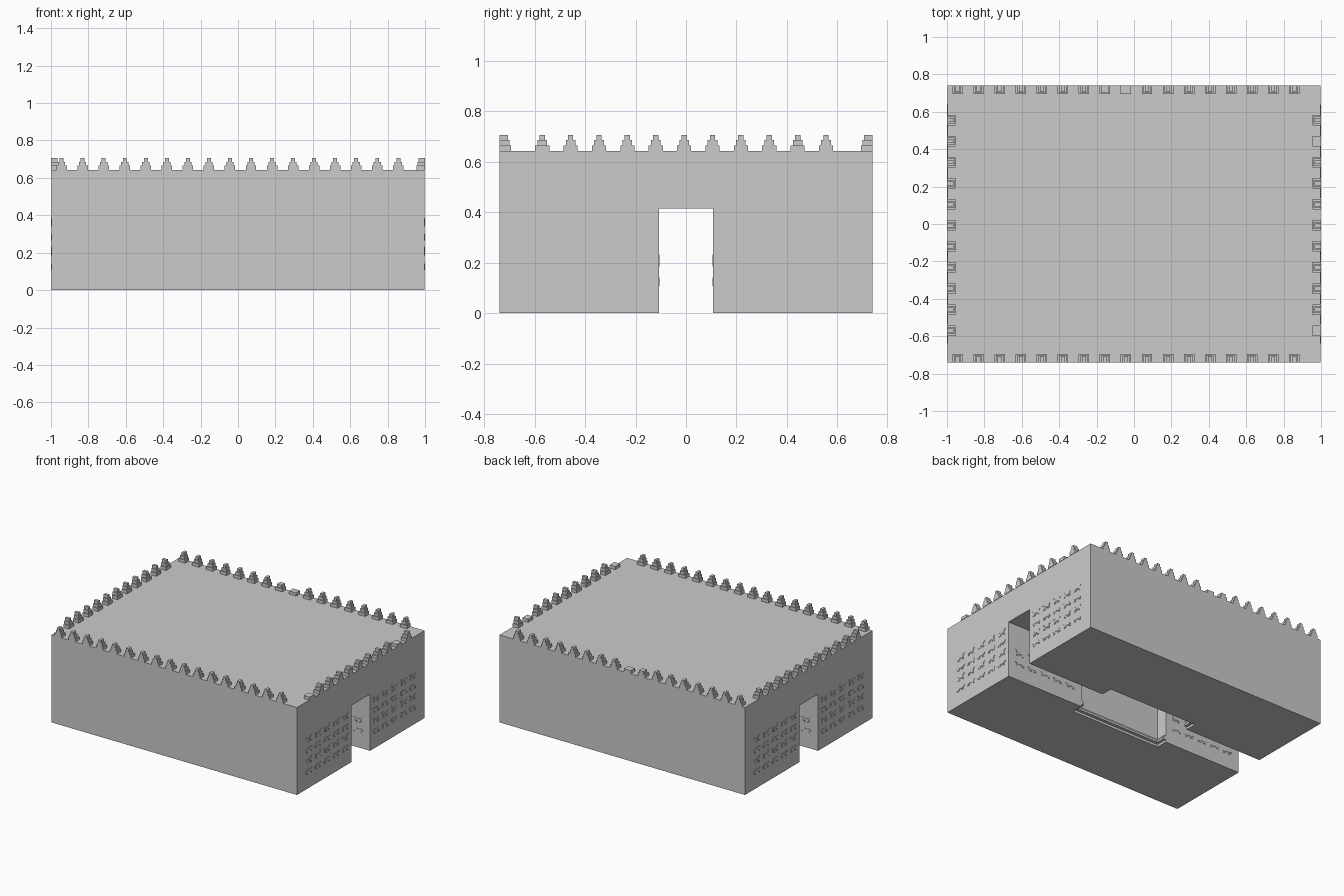
import bpy, bmesh
from mathutils import Vector

if "Cube" in bpy.data.objects:
    bpy.data.objects.remove(bpy.data.objects["Cube"])

W, D, H = 0.997, 0.74, 0.642      # half width, half depth, wall height
GATE, GATE_H = 0.108, 0.415       # passage half width and height
NX, NY = 0.366, 0.193             # central chamber half sizes
RELIEF = 0.0035


def add_box(bm, lo, hi):
    vs = [bm.verts.new((x, y, z)) for z in (lo[2], hi[2])
          for x, y in ((lo[0], lo[1]), (hi[0], lo[1]), (hi[0], hi[1]), (lo[0], hi[1]))]
    for f in ((3, 2, 1, 0), (4, 5, 6, 7), (0, 1, 5, 4), (1, 2, 6, 5), (2, 3, 7, 6), (3, 0, 4, 7)):
        bm.faces.new([vs[i] for i in f])


def finish(bm, name):
    bmesh.ops.recalc_face_normals(bm, faces=bm.faces)
    me = bpy.data.meshes.new(name)
    bm.to_mesh(me)
    bm.free()
    ob = bpy.data.objects.new(name, me)
    bpy.context.collection.objects.link(ob)
    return ob


def box(name, lo, hi):
    bm = bmesh.new()
    add_box(bm, lo, hi)
    return finish(bm, name)


# Main block with the passage and the central chamber cut out
walls = box("gate_walls", (-W, -D, 0), (W, D, H))
cutters = [box("passage_cutter", (-2, -GATE, -1), (2, GATE, GATE_H)),
           box("chamber_cutter", (-NX, -NY, -1), (NX, NY, GATE_H))]
for c in cutters:
    c.hide_render = True
    m = walls.modifiers.new(c.name, 'BOOLEAN')
    m.operation, m.solver, m.object = 'DIFFERENCE', 'EXACT', c
dg = bpy.context.evaluated_depsgraph_get()
cut_mesh = bpy.data.meshes.new_from_object(walls.evaluated_get(dg))
walls.modifiers.clear()
walls.data = cut_mesh
for c in cutters:
    bpy.data.objects.remove(c)

# Stepped skirting along the chamber walls
bm = bmesh.new()
for s in (-1, 1):
    for z0, z1, out in ((0.018, 0.034, 0.022), (0.034, 0.05, 0.011)):
        ya, yb = sorted((s * NY, s * (NY - out)))
        add_box(bm, (-NX, ya, z0), (NX, yb, z1))
        for e in (-1, 1):
            xa, xb = sorted((e * NX, e * (NX - out)))
            ya2, yb2 = sorted((s * (NY - out), s * GATE))
            add_box(bm, (xa, ya2, z0), (xb, yb2, z1))
finish(bm, "chamber_skirting")


# Stepped merlons, flush with the outer wall face
STEPS = ((0.642, 0.665, 0.056, 0.046), (0.665, 0.686, 0.038, 0.040), (0.686, 0.707, 0.021, 0.034))


def merlon(bm, along, axis, side, count=3):
    edge = W + 0.003 if axis == 'y' else D
    for z0, z1, w, d in STEPS[:count]:
        a, b = sorted((side * edge, side * (edge - d)))
        if axis == 'x':
            add_box(bm, (along - w / 2, a, z0), (along + w / 2, b, z1))
        else:
            add_box(bm, (a, along - w / 2, z0), (b, along + w / 2, z1))


for axis, side, name, n, start, worn in (
        ('x', -1, "front_merlons", 17, -0.943, {}),
        ('x', 1, "back_merlons", 17, -0.943, {8: 1, 7: 2}),
        ('y', -1, "left_merlons", 11, -0.57, {}),
        ('y', 1, "right_merlons", 11, -0.57, {0: 1, 9: 1})):
    bm = bmesh.new()
    for i in range(n):
        merlon(bm, start + i * 0.1125, axis, side, worn.get(i, 3))
    finish(bm, name)

# Walking animal silhouettes (length, height), facing +u
BULL = [(-.034, 0), (-.029, 0), (-.026, .014), (-.020, 0), (-.015, 0), (-.016, .015),
        (.012, .014), (.011, 0), (.016, 0), (.018, .013), (.025, 0), (.030, 0), (.026, .018),
        (.037, .020), (.038, .025), (.033, .034), (.030, .030), (.020, .031), (-.026, .029),
        (-.036, .014), (-.034, .008), (-.031, .017)]
DRAGON = [(-.030, 0), (-.024, 0), (-.021, .013), (-.014, 0), (-.009, 0), (-.012, .015),
          (.010, .015), (.009, 0), (.014, 0), (.017, .013), (.024, 0), (.029, 0), (.023, .021),
          (.030, .036), (.038, .038), (.037, .042), (.030, .046), (.025, .041), (.015, .027),
          (-.020, .026), (-.032, .036), (-.038, .034), (-.030, .026)]


def animal(bm, shape, origin, u, n):
    o, u, n = Vector(origin), Vector(u), Vector(n)
    lift = Vector((0, 0, 1))
    back, top = ([bm.verts.new(o + u * a + lift * b + n * t) for a, b in shape]
                 for t in (-0.001, RELIEF - 0.0005))
    bm.faces.new(top)
    for i in range(len(shape)):
        j = (i + 1) % len(shape)
        bm.faces.new((back[i], back[j], top[j], top[i]))
    bm.faces.new(back)


ROWS = ((0.108, BULL), (0.186, DRAGON), (0.265, BULL), (0.340, DRAGON))
COLS = (0.178, 0.284, 0.390, 0.496, 0.602)

# Reliefs on the two outer gate faces, walking toward the passage
for s, name in ((-1, "left_face_reliefs"), (1, "right_face_reliefs")):
    bm = bmesh.new()
    for z, shape in ROWS:
        for c in COLS:
            for e in (-1, 1):
                animal(bm, shape, (s * W, e * c, z), (0, -e, 0), (s, 0, 0))
    finish(bm, name)

# Reliefs on the passage walls, walking outward
bm = bmesh.new()
for z, shape in ROWS[:2]:
    for c in range(5):
        for s in (-1, 1):
            for e in (-1, 1):
                animal(bm, shape, (s * (0.46 + c * 0.11), e * GATE, z), (s, 0, 0), (0, -e, 0))
finish(bm, "passage_reliefs")
